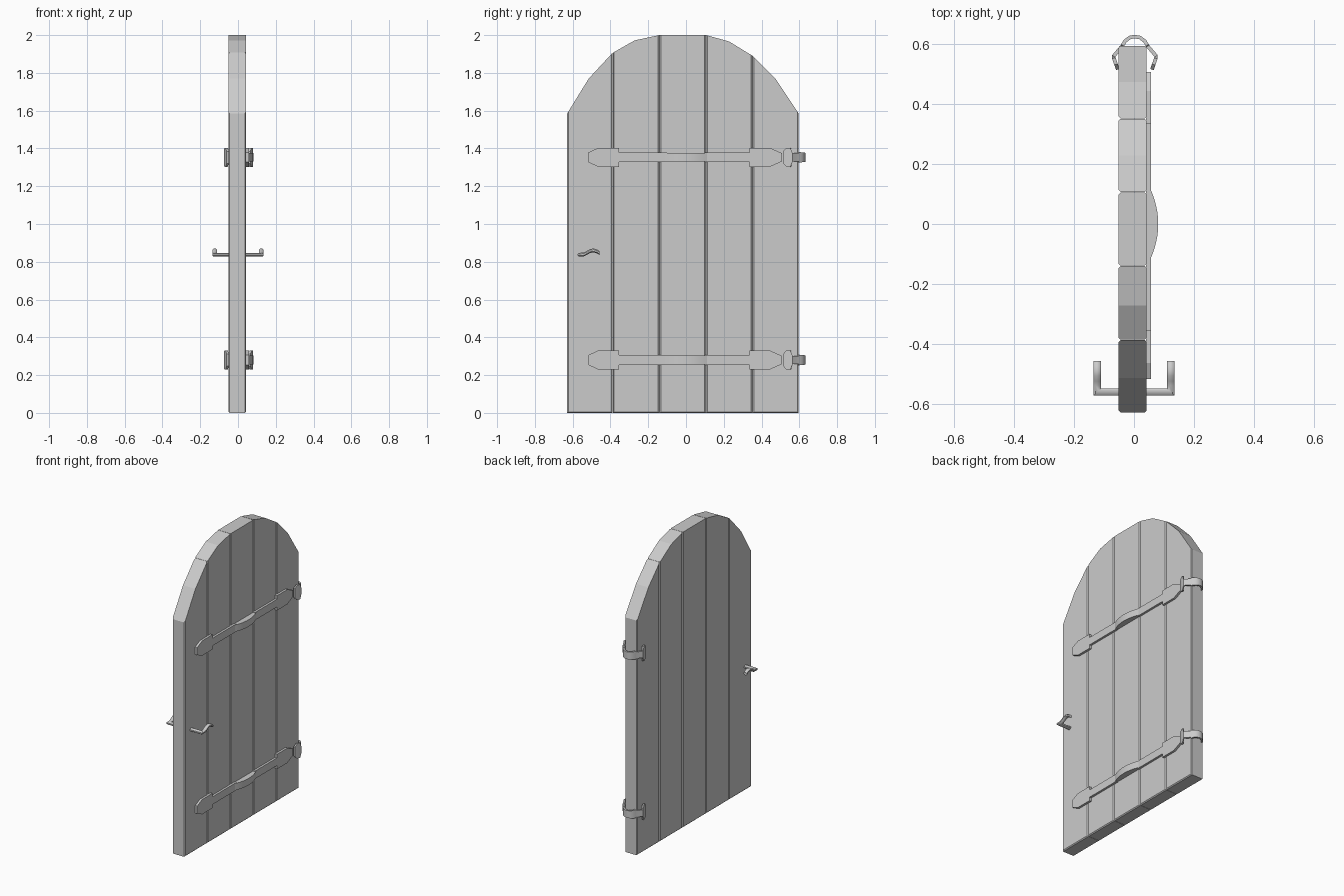
import bpy, bmesh
from math import cos, sin, pi
from mathutils import Vector

if "Cube" in bpy.data.objects:
    bpy.data.objects.remove(bpy.data.objects["Cube"])


def finish(name, bm, smooth=False):
    bmesh.ops.recalc_face_normals(bm, faces=bm.faces)
    me = bpy.data.meshes.new(name)
    bm.to_mesh(me)
    bm.free()
    ob = bpy.data.objects.new(name, me)
    bpy.context.collection.objects.link(ob)
    if smooth:
        bpy.context.view_layer.objects.active = ob
        ob.select_set(True)
        bpy.ops.object.shade_smooth_by_angle(angle=0.7)
        ob.select_set(False)
    return ob


def prism(pts, move):
    bm = bmesh.new()
    face = bm.faces.new([bm.verts.new(p) for p in pts])
    ext = bmesh.ops.extrude_face_region(bm, geom=[face])
    verts = [g for g in ext["geom"] if isinstance(g, bmesh.types.BMVert)]
    bmesh.ops.translate(bm, verts=verts, vec=move)
    return bm


def loft(rings):
    bm = bmesh.new()
    vs = [[bm.verts.new(p) for p in r] for r in rings]
    n = len(vs[0])
    for a, b in zip(vs, vs[1:]):
        for i in range(n):
            j = (i + 1) % n
            bm.faces.new((a[i], a[j], b[j], b[i]))
    bm.faces.new(vs[0])
    bm.faces.new(vs[-1][::-1])
    return bm


# five planks under a faceted arch
arch = [(-0.63, 1.585), (-0.515, 1.77), (-0.387, 1.907), (-0.272, 1.972),
        (-0.14, 2.0), (-0.02, 2.0), (0.106, 2.0), (0.229, 1.966),
        (0.352, 1.891), (0.475, 1.767), (0.596, 1.587)]
for i in range(5):
    top = [Vector(p) for p in arch[2 * i:2 * i + 3]]
    y0, y1 = top[0].x + 0.001, top[2].x - 0.001
    pts = [(-0.051, y0, 0), (-0.051, y1, 0), (-0.051, y1, top[2].y),
           (-0.051, top[1].x, top[1].y), (-0.051, y0, top[0].y)]
    bm = prism(pts, (0.093, 0, 0))
    edges = []
    for e in bm.edges:
        d = e.verts[1].co - e.verts[0].co
        base = max(v.co.z for v in e.verts) < 0.001
        if abs(d.z) > 1 or (base and abs(d.y) > 0.1):
            edges.append(e)
    bmesh.ops.bevel(bm, geom=edges, offset=0.006, segments=1, affect='EDGES')
    finish(f"plank_{i + 1}", bm)

# half outline of the strap (y, half height)
strap = [(-0.517, 0.026), (-0.465, 0.05), (-0.355, 0.05), (-0.355, 0.026),
         (-0.1, 0.026), (-0.1, 0.023), (0.1, 0.023), (0.1, 0.026),
         (0.336, 0.026), (0.336, 0.05), (0.445, 0.05), (0.507, 0.022)]

# hinge band path around the door edge (x, y, half height), right half
band = [(0.060, 0.516, 0.032), (0.066, 0.533, 0.05), (0.073, 0.554, 0.05),
        (0.074, 0.561, 0.022), (0.046, 0.594, 0.022), (0.044, 0.597, 0.028),
        (0.036, 0.611, 0.026), (0.020, 0.623, 0.025)]
path = band + [(0.0, 0.626, 0.024)]
path += [(-x + 0.006, y, h) for x, y, h in reversed(band)]

for label, z in (("upper", 1.353), ("lower", 0.28)):
    # flat strap
    pts = [(0.04, y, z + h) for y, h in strap]
    pts += [(0.04, y, z - h) for y, h in reversed(strap)]
    finish(f"{label}_hinge_strap", prism(pts, (0.017, 0, 0)))

    # bowed centre of the strap
    pts = [(0.045, 0.115 * t / 6, z - 0.023) for t in (6, -6)]
    pts += [(0.056 + 0.025 * (1 - (t / 6) ** 2), 0.115 * t / 6, z - 0.023)
            for t in range(-6, 7)]
    finish(f"{label}_strap_bow", prism(pts, (0, 0, 0.046)), True)

    # wrapped band
    rings = []
    for i, (x, y, h) in enumerate(path):
        a = Vector(path[max(i - 1, 0)][:2])
        b = Vector(path[min(i + 1, len(path) - 1)][:2])
        t = (b - a).normalized()
        n = Vector((t.y, -t.x)) * 0.006
        rings.append([(x + n.x, y + n.y, z - h), (x + n.x, y + n.y, z + h),
                      (x - n.x, y - n.y, z + h), (x - n.x, y - n.y, z - h)])
    finish(f"{label}_hinge_band", loft(rings), True)

# lever handle: one bar through the door with a wavy lever on each side
lever = [(-0.457, 0.846), (-0.472, 0.855), (-0.49, 0.860), (-0.507, 0.857),
         (-0.525, 0.847), (-0.54, 0.839)]
stations = [((-0.123, y, z), (-1, 0)) for y, z in lever]
stations += [((-0.123, -0.561, 0.837), (-1, -1)), ((0.123, -0.561, 0.837), (1, -1))]
stations += [((0.123, y, z), (1, 0)) for y, z in reversed(lever)]
rings = []
for c, (ax, ay) in stations:
    side, up = Vector((ax, ay, 0)) * 0.0125, Vector((0, 0, 0.0105))
    rings.append([Vector(c) + side * cos(k * pi / 4 + pi / 8) * 1.06
                  + up * sin(k * pi / 4 + pi / 8) * 1.06 for k in range(8)])
finish("lever_handle", loft(rings), True)
